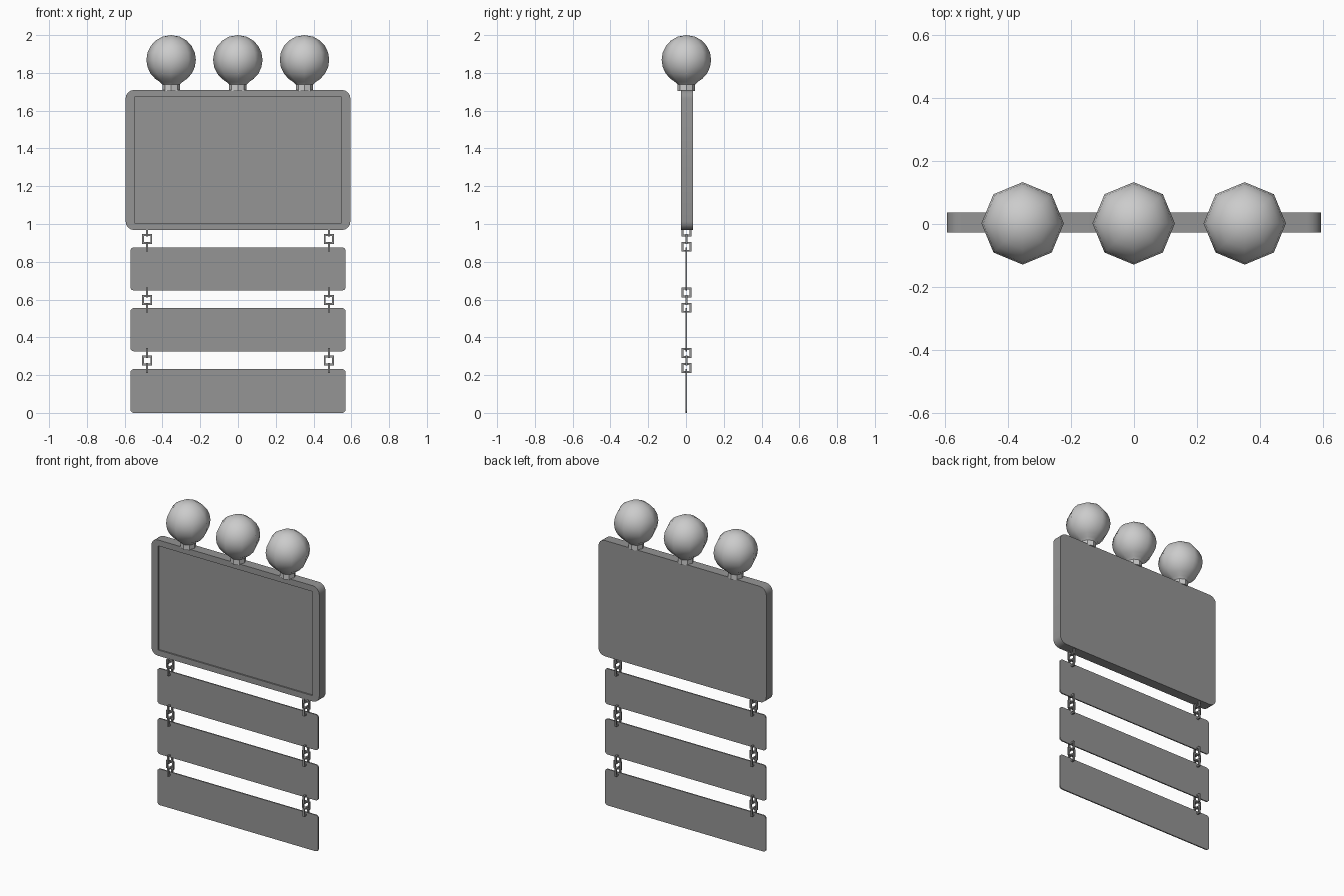
import bpy, bmesh, math
from math import sin, cos, pi

if "Cube" in bpy.data.objects:
    bpy.data.objects.remove(bpy.data.objects["Cube"])

dark = bpy.data.materials.new("dark_grey")
dark.diffuse_color = (0.3, 0.3, 0.3, 1)
dark.use_nodes = True
dark.node_tree.nodes["Principled BSDF"].inputs["Base Color"].default_value = dark.diffuse_color


def finish(bm, name, smooth=None, mat=None):
    bmesh.ops.recalc_face_normals(bm, faces=bm.faces)
    me = bpy.data.meshes.new(name)
    bm.to_mesh(me)
    bm.free()
    ob = bpy.data.objects.new(name, me)
    bpy.context.collection.objects.link(ob)
    if mat:
        me.materials.append(mat)
    if smooth:
        bpy.ops.object.select_all(action='DESELECT')
        ob.select_set(True)
        bpy.context.view_layer.objects.active = ob
        bpy.ops.object.shade_smooth_by_angle(angle=math.radians(smooth))
    return ob


def rounded_rect(hw, z0, z1, r, seg):
    """Outline in xz, corner by corner, counter-clockwise from top right."""
    pts = []
    for k, (sx, z) in enumerate([(1, z1 - r), (-1, z1 - r), (-1, z0 + r), (1, z0 + r)]):
        for i in range(seg + 1):
            a = pi / 2 * (k + i / seg)
            pts.append((sx * (hw - r) + r * cos(a), z + r * sin(a)))
    return pts


def ring(bm, pts, y):
    return [bm.verts.new((x, y, z)) for x, z in pts]


def bridge(bm, a, b):
    n = len(a)
    for i in range(n):
        j = (i + 1) % n
        bm.faces.new((a[i], a[j], b[j], b[i]))


# Main board: rounded slab with a raised frame around a sunken front panel
def make_board():
    seg = 4
    bm = bmesh.new()
    outline = rounded_rect(0.595, 0.968, 1.71, 0.045, seg)
    front, back = ring(bm, outline, -0.027), ring(bm, outline, 0.037)
    bridge(bm, front, back)
    bm.faces.new(back)
    inner = [(0.547, 1.672), (-0.547, 1.672), (-0.547, 1.005), (0.547, 1.005)]
    lip, floor = ring(bm, inner, -0.027), ring(bm, inner, -0.018)
    bridge(bm, lip, floor)
    bm.faces.new(floor)
    n = len(front)
    for i in range(n):
        j = (i + 1) % n
        a, b = lip[i // (seg + 1)], lip[j // (seg + 1)]
        bm.faces.new((front[i], front[j], b) if a is b else (front[i], front[j], b, a))
    finish(bm, "main_board", 30, dark)


# Thin hanging plank
def make_plank(name, z0, z1):
    bm = bmesh.new()
    outline = rounded_rect(0.57, z0, z1, 0.018, 3)
    front, back = ring(bm, outline, -0.002), ring(bm, outline, 0.006)
    bridge(bm, front, back)
    bm.faces.new(front)
    bm.faces.new(back)
    finish(bm, name, None, dark)


# Eight-sided lamp globe with a short flat-sided neck
def make_globe(name, cx):
    R, cz, sides, cy = 0.131, 1.869, 8, 0.002
    profile = [(0.046, 1.705), (0.046, 1.738), (0.06, 1.752)]
    profile += [(R * cos(math.radians(t)), cz + R * sin(math.radians(t)))
                for t in (-50, -34, -17, 0, 17, 34, 51, 69)]
    bm = bmesh.new()
    rings = [[bm.verts.new((cx + r * cos(2 * pi * i / sides), cy + r * sin(2 * pi * i / sides), z))
              for i in range(sides)] for r, z in profile]
    for a, b in zip(rings, rings[1:]):
        bridge(bm, a, b)
    bm.faces.new(rings[0])
    tip = bm.verts.new((cx, cy, cz + R))
    for i in range(sides):
        bm.faces.new((rings[-1][i], rings[-1][(i + 1) % sides], tip))
    ob = finish(bm, name, 50)
    for p in ob.data.polygons:
        if p.center.z < 1.74:
            p.use_smooth = False


# Square chain link; "turned" links lie in the yz plane
def make_link(name, cx, cz, turned):
    ho, hi, t, cy = 0.026, 0.0165, 0.0055, 0.002
    bm = bmesh.new()

    def square(h, d):
        pts = [(h, h), (-h, h), (-h, -h), (h, -h)]
        return [bm.verts.new((cx + d, cy + u, cz + w) if turned else (cx + u, cy + d, cz + w))
                for u, w in pts]

    loops = [square(ho, -t), square(ho, t), square(hi, t), square(hi, -t)]
    for k in range(4):
        bridge(bm, loops[k], loops[(k + 1) % 4])
    finish(bm, name, None, dark)


make_board()
for i, x in enumerate((-0.354, -0.001, 0.352)):
    make_globe(f"lamp_globe_{i + 1}", x)
for i, (z0, z1) in enumerate([(0.648, 0.876), (0.326, 0.555), (0.0, 0.232)]):
    make_plank(f"plank_{i + 1}", z0, z1)

# Three-link chains on both sides of each gap
for row, cz in enumerate((0.92, 0.597, 0.277)):
    for side, x in (("left", -0.481), ("right", 0.481)):
        for k in (-1, 0, 1):
            make_link(f"chain_link_{side}_{row + 1}_{k + 2}", x, cz + k * 0.04, k != 0)
